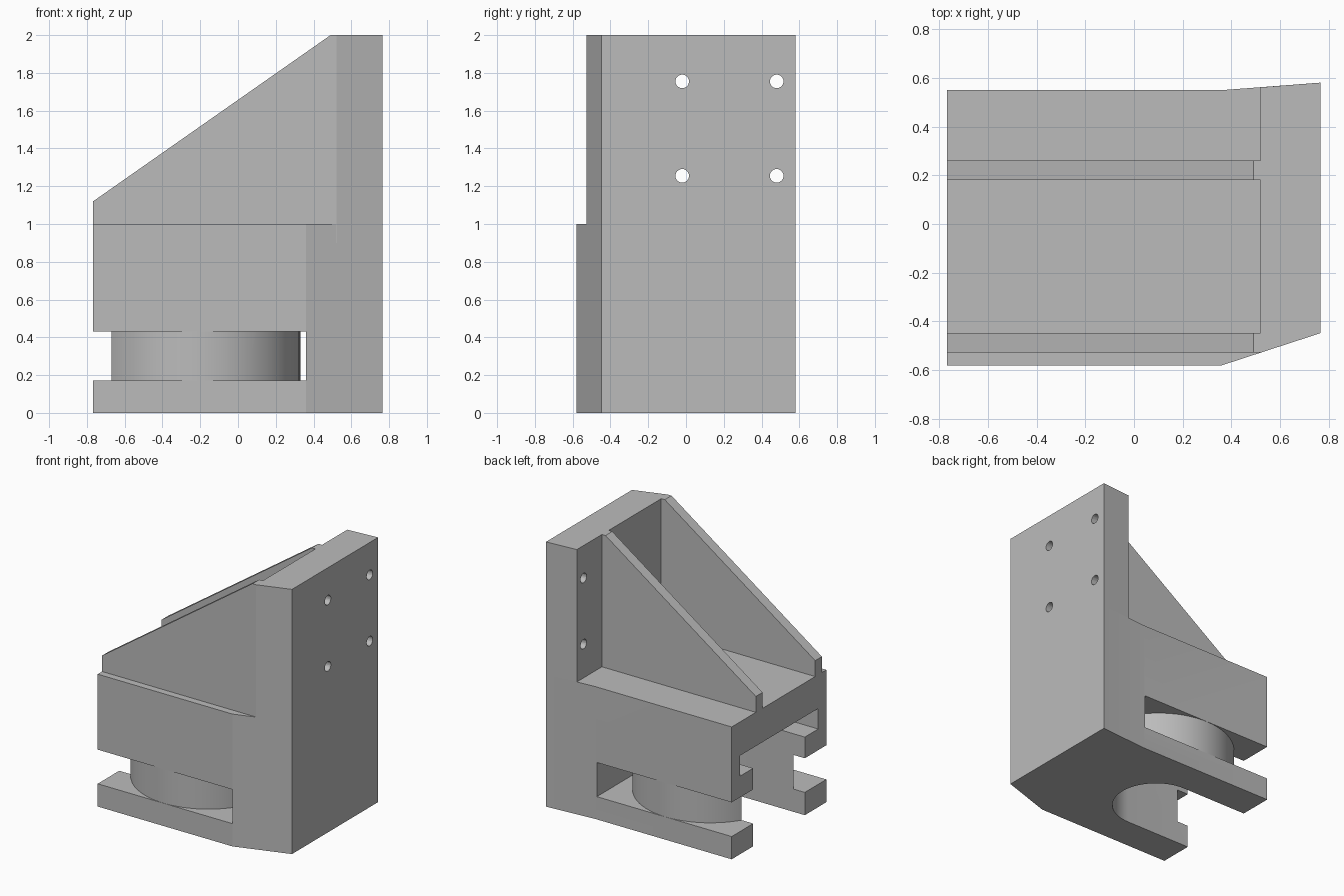
import bpy, bmesh, math
from mathutils import Vector

cube = bpy.data.objects.get("Cube")
if cube:
    bpy.data.objects.remove(cube, do_unlink=True)

grey = bpy.data.materials.new("plain grey")
grey.use_nodes = True
grey.diffuse_color = (0.5, 0.5, 0.5, 1)
grey.node_tree.nodes["Principled BSDF"].inputs["Base Color"].default_value = (0.5, 0.5, 0.5, 1)


def prism(name, profile, offset):
    """Extrude a closed 3D outline along an offset."""
    bm = bmesh.new()
    face = bm.faces.new([bm.verts.new(p) for p in profile])
    ext = bmesh.ops.extrude_face_region(bm, geom=[face])
    moved = [g for g in ext["geom"] if isinstance(g, bmesh.types.BMVert)]
    bmesh.ops.translate(bm, vec=Vector(offset), verts=moved)
    bmesh.ops.recalc_face_normals(bm, faces=bm.faces)
    mesh = bpy.data.meshes.new(name)
    bm.to_mesh(mesh)
    bm.free()
    mesh.materials.append(grey)
    obj = bpy.data.objects.new(name, mesh)
    bpy.context.collection.objects.link(obj)
    return obj


def plan(name, outline, z0, z1):
    return prism(name, [(x, y, z0) for x, y in outline], (0, 0, z1 - z0))


def combine(target, tool, operation):
    """Apply a boolean and remove the tool."""
    mod = target.modifiers.new("cut", "BOOLEAN")
    mod.operation = operation
    mod.solver = "EXACT"
    mod.object = tool
    bpy.context.view_layer.objects.active = target
    bpy.ops.object.modifier_apply(modifier=mod.name)
    bpy.data.objects.remove(tool, do_unlink=True)


def arc(rx, ry, start, end, steps):
    angles = [start + (end - start) * i / steps for i in range(steps + 1)]
    return [(CX + rx * math.cos(a), CY + ry * math.sin(a)) for a in angles]


def channel(name, r, z0, z1):
    """Round-ended channel open toward -x."""
    outline = [(-1, CY - r)] + arc(r, r, -math.pi / 2, math.pi / 2, 32) + [(-1, CY + r)]
    return plan(name, outline, z0, z1)


CX, CY = -0.215, -0.015
LEFT, RIGHT, PLATE = -0.767, 0.765, 0.52

# Base block with tapered rear
bracket = plan("bracket", [(LEFT, -0.58), (0.36, -0.58), (RIGHT, -0.448), (RIGHT, 0.58),
                           (0.37, 0.55), (LEFT, 0.55)], 0, 1)

# Upright mounting plate
taper_y = -0.58 + 0.132 * (PLATE - 0.36) / (RIGHT - 0.36)
plate = plan("mounting_plate", [(PLATE, taper_y), (RIGHT, -0.448), (RIGHT, 0.58),
                                (PLATE, 0.561)], 0.5, 2)
combine(bracket, plate, "UNION")

# Two sloping ribs
for y in (-0.527, 0.181):
    rib = prism("rib", [(LEFT, y, 0.9), (LEFT, y, 1.12), (0.49, y, 2),
                        (PLATE + 0.003, y, 2), (PLATE + 0.003, y, 0.9)], (0, 0.08, 0))
    combine(bracket, rib, "UNION")

# Side slots that leave a round collar between the arms
slot = plan("slot_cutter", [(-1, -0.9), (0.36, -0.9), (0.36, 0.9), (-1, 0.9)], 0.172, 0.43)
collar = plan("collar_cutter", arc(0.545, 0.564, 0, 2 * math.pi, 72)[:-1], 0, 0.7)
combine(slot, collar, "DIFFERENCE")
combine(bracket, slot, "DIFFERENCE")

# Stepped channel: narrow below, wide above
combine(bracket, channel("narrow_channel", 0.308, -0.1, 0.65), "DIFFERENCE")
combine(bracket, channel("wide_channel", 0.468, 0.59, 0.745), "DIFFERENCE")

# Four bolt holes through the plate
for y in (-0.02, 0.48):
    for z in (1.255, 1.755):
        ring = [(0.4, y + 0.036 * math.cos(t * math.pi / 12), z + 0.036 * math.sin(t * math.pi / 12))
                for t in range(24)]
        combine(bracket, prism("bolt_hole", ring, (0.5, 0, 0)), "DIFFERENCE")

bpy.ops.object.select_all(action="DESELECT")
bracket.select_set(True)
bpy.context.view_layer.objects.active = bracket
bpy.ops.object.shade_smooth_by_angle(angle=math.radians(15))
